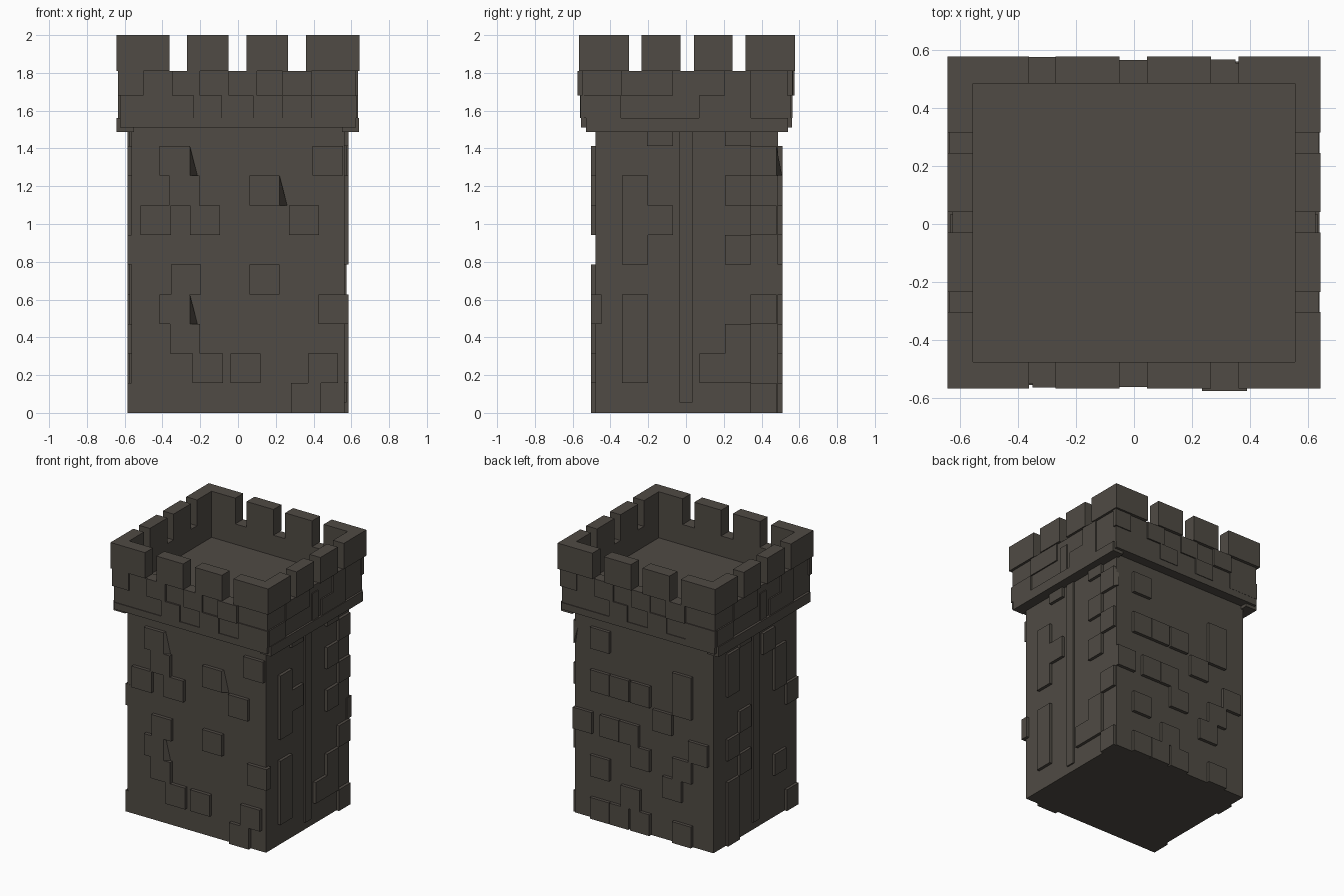
import bpy, bmesh
from mathutils import Vector

if "Cube" in bpy.data.objects:
    bpy.data.objects.remove(bpy.data.objects["Cube"])

stone = bpy.data.materials.new("dark_stone")
stone.diffuse_color = (0.08, 0.07, 0.058, 1)
stone.use_nodes = True
stone.node_tree.nodes["Principled BSDF"].inputs["Base Color"].default_value = stone.diffuse_color


def finish(name, bm):
    bmesh.ops.recalc_face_normals(bm, faces=bm.faces)
    me = bpy.data.meshes.new(name)
    bm.to_mesh(me)
    bm.free()
    me.materials.append(stone)
    ob = bpy.data.objects.new(name, me)
    bpy.context.collection.objects.link(ob)
    return ob


def add_box(bm, x0, x1, y0, y1, z0, z1):
    vs = bmesh.ops.create_cube(bm, size=1)["verts"]
    for v in vs:
        v.co = Vector((x1 if v.co.x > 0 else x0,
                       y1 if v.co.y > 0 else y0,
                       z1 if v.co.z > 0 else z0))
    return vs


def boxes(name, items):
    bm = bmesh.new()
    for b in items:
        add_box(bm, *b)
    return finish(name, bm)


# Shaft and projecting ledge
boxes("tower_shaft", [(-0.565, 0.563, -0.478, 0.487, 0, 1.52)])
boxes("ledge", [(-0.625, 0.625, -0.555, 0.56, 1.51, 1.56)])
boxes("side_ledges", [(-0.643, -0.55, -0.53, 0.54, 1.487, 1.56),
                      (0.55, 0.64, -0.53, 0.54, 1.487, 1.56)])

# Parapet: solid base, then low wall ring around the sunken roof floor
X, YF, YB = 0.625, -0.55, 0.555
IX, IF, IB = 0.555, -0.475, 0.485
FLOOR, RIM = 1.66, 1.81
boxes("roof_floor", [(-X, X, YF, YB, 1.56, FLOOR)])
boxes("parapet_wall", [
    (-X, X, YF, IF, FLOOR, RIM), (-X, X, IB, YB, FLOOR, RIM),
    (-X, -IX, IF, IB, FLOOR, RIM), (IX, X, IF, IB, FLOOR, RIM)])

# Merlons
merlons = []
for a, b in [(-0.643, -0.362), (-0.27, -0.05), (0.045, 0.265), (0.36, 0.643)]:
    merlons += [(a, b, -0.567, IF, RIM, 2.0), (a, b, IB, 0.578, RIM, 2.0)]
for a, b in [(IF, -0.303), (-0.235, -0.03), (0.042, 0.245), (0.315, IB)]:
    merlons += [(-0.643, -IX, a, b, RIM, 2.0), (IX, 0.643, a, b, RIM, 2.0)]
boxes("merlons", merlons)

# Upright strips on both side faces
strips = []
for s in (-1, 1):
    for inner, outer, z0, z1 in [(0.55, 0.574, 0.055, 1.50), (0.60, 0.632, 1.50, 1.76)]:
        xs = sorted((s * inner, s * outer))
        strips.append((*xs, -0.035, 0.035, z0, z1))
boxes("side_strips", strips)

# Raised bricks on the shaft; rows are 0.157 high
ROW = 0.157


def bricks(name, axis, plane, out, items, width):
    """Items: (centre along face, row, optional slope of one lower corner)."""
    bm = bmesh.new()
    sgn = 1 if out > 0 else -1
    for it in items:
        c, row = it[:2]
        slope = it[2] if len(it) > 2 else 0
        a, b = c - width / 2, c + width / 2
        z0, z1 = row * ROW, min((row + 1) * ROW, 1.51)
        d = sorted((plane - sgn * 0.03, plane + out))
        if axis == 'y':
            vs = add_box(bm, a, b, *d, z0, z1)
        else:
            vs = add_box(bm, *d, a, b, z0, z1)
        i, n = (0, 1) if axis == 'y' else (1, 0)
        for v in vs:
            inner = abs(v.co[n]) < abs(plane)
            if slope and inner and v.co[i] > c and v.co.z < (z0 + z1) / 2:
                v.co[i] += slope
                v.co[n] = plane
    return finish(name, bm)


bricks("front_bricks", 'y', -0.478, -0.026, [
    (0.36, 0), (-0.16, 1), (0.04, 1), (0.45, 1), (-0.28, 2),
    (-0.335, 3, 0.04), (0.505, 3), (-0.275, 4), (0.14, 4),
    (-0.435, 6), (-0.175, 6), (0.35, 6), (-0.285, 7), (0.14, 7, 0.04),
    (-0.335, 8, 0.04), (0.475, 8)], 0.16)
bricks("back_bricks", 'y', 0.487, 0.024, [
    (0.35, 0), (0.19, 0), (0.02, 0), (-0.32, 0), (0.10, 1), (0.35, 2),
    (-0.24, 2), (0.02, 3), (-0.32, 3), (0.49, 4), (0.27, 4), (0.11, 4),
    (-0.45, 4), (-0.16, 5), (0.35, 6), (0.19, 6), (0.02, 6), (-0.32, 6),
    (-0.32, 7), (0.35, 8)], 0.155)
bricks("right_bricks", 'x', 0.563, 0.022, [
    (0.41, 0), (-0.27, 1), (0.14, 1), (0.275, 1), (-0.27, 2), (0.275, 2),
    (-0.27, 3), (0.41, 3), (0.275, 5), (-0.27, 5), (-0.27, 6),
    (-0.138, 6), (0.41, 6), (-0.27, 7), (0.275, 7), (0.41, 8, 0.03),
    (-0.138, 9), (0.275, 9)], 0.137)
bricks("left_bricks", 'x', -0.565, -0.02, [
    (0.275, 0), (-0.41, 0), (0.275, 1), (-0.27, 2), (0.275, 2), (0.14, 3),
    (0.275, 4), (-0.41, 5), (0.14, 5), (-0.27, 6), (0.275, 7), (-0.27, 7),
    (0.275, 8), (-0.138, 8), (0.14, 9)], 0.137)

# Raised blocks on the parapet, two courses
LOW, HIGH = (1.56, 1.68), (1.68, 1.81)
front_blocks = [(-0.235, -0.085, LOW, 0.012), (0.08, 0.235, LOW, 0.012),
                (0.39, 0.63, LOW, 0.008), (-0.35, -0.2, HIGH, 0.014),
                (-0.05, 0.1, HIGH, 0.012), (0.235, 0.39, HIGH, 0.025),
                (-0.635, -0.5, HIGH, 0.01)]
side_blocks = [(-0.345, -0.205, HIGH), (0.07, 0.205, LOW), (0.205, 0.345, LOW),
               (0.205, 0.345, HIGH), (-0.54, -0.345, LOW), (-0.205, -0.07, HIGH)]
blocks = []
for a, b, z, o in front_blocks:
    blocks += [(a, b, YF - o, YF + 0.02, *z), (-b, -a, YB - 0.02, YB + o * 0.8, *z)]
for a, b, z in side_blocks:
    blocks += [(X - 0.02, X + 0.01, a, b, *z), (-X - 0.01, -X + 0.02, -b, -a, *z)]
boxes("parapet_blocks", blocks)
